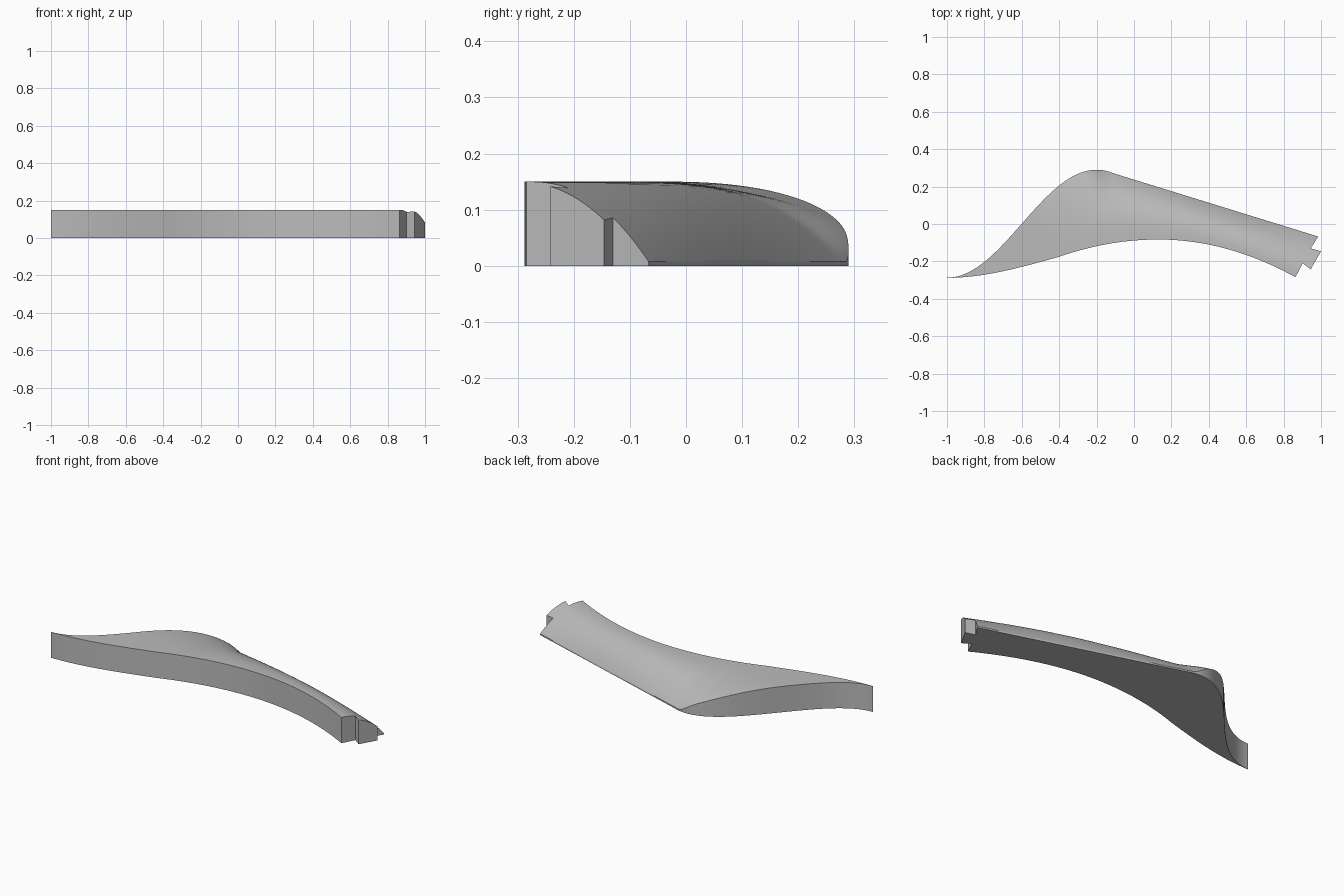
import bpy, bmesh, math

if "Cube" in bpy.data.objects:
    bpy.data.objects.remove(bpy.data.objects["Cube"], do_unlink=True)

HEIGHT, LIP = 0.15, 0.008      # full height and thin back lip
CORNER = -0.13                 # where the curved back meets the straight edge
COLS, ROWS = 110, 28


def material(name, rgb):
    m = bpy.data.materials.new(name)
    m.use_nodes = True
    m.diffuse_color = (*rgb, 1)
    m.node_tree.nodes["Principled BSDF"].inputs["Base Color"].default_value = (*rgb, 1)
    return m


def blend(a, b, x):
    t = min(max((x - a) / (b - a), 0), 1)
    return t * t * (3 - 2 * t)


def straight_y(x):
    return 0.2775 - 0.309 * (x - CORNER)


def back_y(x):
    if x > CORNER:
        return straight_y(x)
    return 0.0015 - 0.2885 * math.cos(math.pi * (x + 1) / 0.8)


def front_y(x):
    if x > -0.4:
        k = 0.374 if x > 0.13 else 0.328
        return -0.083 - k * (x - 0.13) ** 2
    t = (x + 1) / 0.6          # flattening tail
    return -0.288 + 0.113 * t * t * (3 - 2 * t) + 0.168 * (t ** 3 - t * t)


def top_z(x, y):
    # Crowned section, rounder on the curved left part
    left = 1 - blend(-0.28, CORNER + 0.01, x)
    width = min(straight_y(x) - front_y(x), 0.46)
    s = min(max((straight_y(x) - y) / width, 0), 1)
    p = 2.2 * left + (1 - left) * (3 - 0.5 * blend(CORNER, 0.9, x))
    return LIP + (HEIGHT - LIP) * (1 - (1 - s) ** p) ** (1 / (1 + left))


def finish(name, bm):
    bmesh.ops.recalc_face_normals(bm, faces=bm.faces)
    mesh = bpy.data.meshes.new(name)
    bm.to_mesh(mesh)
    bm.free()
    ob = bpy.data.objects.new(name, mesh)
    bpy.context.collection.objects.link(ob)
    return ob


# Curved body: crowned top, vertical walls, flat underside
bm = bmesh.new()
top, base = [], []
for i in range(COLS + 1):
    x = -1 + 2.03 * i / COLS
    b, f = back_y(x), front_y(x)
    b = max(b, f + 0.001)
    ys = [b + (f - b) * (j / ROWS) ** 1.6 for j in range(ROWS + 1)]
    top.append([bm.verts.new((x, y, top_z(x, y))) for y in ys])
    base.append([bm.verts.new((x, y, 0)) for y in (b, f)])
for i in range(COLS):
    t0, t1, b0, b1 = top[i], top[i + 1], base[i], base[i + 1]
    for j in range(ROWS):
        bm.faces.new((t0[j], t0[j + 1], t1[j + 1], t1[j]))
    bm.faces.new((t0[0], t1[0], b1[0], b0[0]))
    bm.faces.new((t0[-1], b0[1], b1[1], t1[-1]))
    bm.faces.new((b0[0], b1[0], b1[1], b0[1]))
for i in (0, COLS):
    bm.faces.new(top[i] + [base[i][1], base[i][0]])
body = finish("curved_body", bm)
body.data.materials.append(material("plain grey", (0.5, 0.5, 0.5)))

# Cutter that leaves the stepped joint at the right end
joint = [(1.022, 0), (0.985, -0.067), (0.945, -0.13), (1.0, -0.146), (0.945, -0.242),
         (0.902, -0.21), (0.862, -0.287), (0.83, -0.35), (0.83, -0.6), (1.3, -0.6), (1.3, 0)]
bm = bmesh.new()
face = bm.faces.new([bm.verts.new((x, y, -0.1)) for x, y in joint])
ext = bmesh.ops.extrude_face_region(bm, geom=[face])
bmesh.ops.translate(bm, vec=(0, 0, 0.4),
                    verts=[v for v in ext["geom"] if isinstance(v, bmesh.types.BMVert)])
cutter = finish("joint_cutter", bm)
cutter.hide_render = True

# Cut the joint, then smooth the body
bpy.ops.object.select_all(action="DESELECT")
body.select_set(True)
bpy.context.view_layer.objects.active = body
cut = body.modifiers.new("joint", "BOOLEAN")
cut.operation, cut.solver, cut.object = "DIFFERENCE", "EXACT", cutter
bpy.ops.object.modifier_apply(modifier=cut.name)
bpy.data.objects.remove(cutter, do_unlink=True)
bpy.ops.object.shade_smooth_by_angle(angle=math.radians(30))
